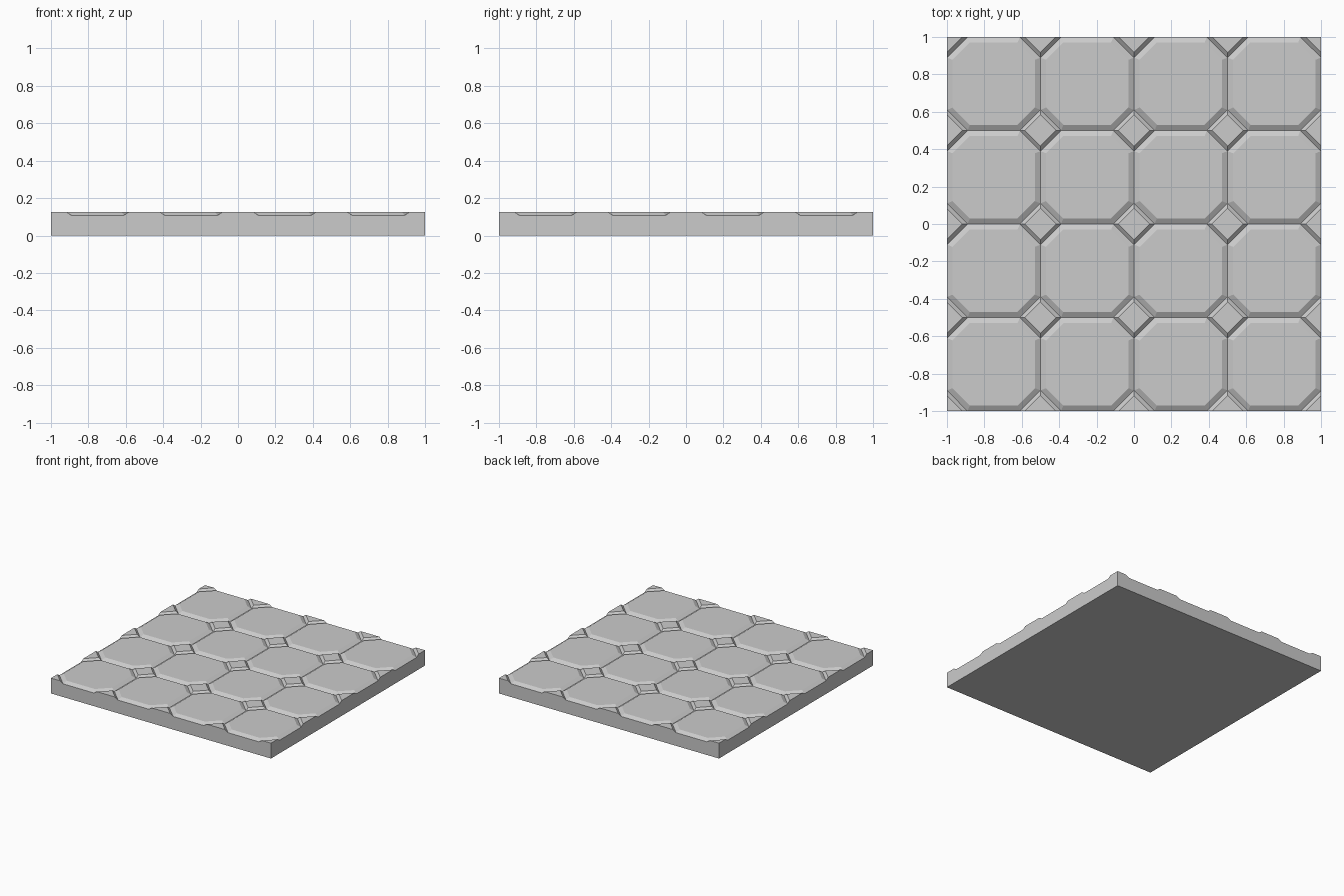
import bpy, bmesh
from mathutils import Vector

if "Cube" in bpy.data.objects:
    bpy.data.objects.remove(bpy.data.objects["Cube"])

CELL, CUT = 0.5, 0.11            # octagon pitch and corner cut
GROOVE, TOP = 0.108, 0.126       # groove floor and tile top heights


def octagon(half, reach):
    # octagon with flat sides at `half` and corners cut where |x|+|y| = reach
    s = reach - half
    return [(half, -s), (half, s), (s, half), (-s, half),
            (-half, s), (-half, -s), (-s, -half), (s, -half)]


def diamond(r):
    return [(r, 0), (0, r), (-r, 0), (0, -r)]


def raised_tile(bm, cx, cy, outer, inner):
    # bevelled rim from groove level up to a flat top
    lo = [bm.verts.new((cx + x, cy + y, GROOVE)) for x, y in outer]
    hi = [bm.verts.new((cx + x, cy + y, TOP)) for x, y in inner]
    n = len(lo)
    for i in range(n):
        j = (i + 1) % n
        bm.faces.new((lo[i], lo[j], hi[j], hi[i]))
    bm.faces.new(hi)


bm = bmesh.new()

# large octagon tiles
big_out = octagon(0.25, 0.5 - CUT)
big_in = octagon(0.22, 0.5 - CUT - 0.03 * 2 ** 0.5)
for i in range(4):
    for j in range(4):
        raised_tile(bm, -0.75 + i * CELL, -0.75 + j * CELL, big_out, big_in)

# small diamonds between them, including the ones on the border
for i in range(5):
    for j in range(5):
        raised_tile(bm, -1 + i * CELL, -1 + j * CELL, diamond(CUT), diamond(0.083))

bmesh.ops.remove_doubles(bm, verts=bm.verts, dist=1e-4)

# trim border diamonds flush with the square outline
for n in ((1, 0, 0), (-1, 0, 0), (0, 1, 0), (0, -1, 0)):
    bmesh.ops.bisect_plane(bm, geom=bm.verts[:] + bm.edges[:] + bm.faces[:],
                           dist=1e-5, plane_co=Vector(n), plane_no=Vector(n),
                           clear_outer=True)

# side walls dropped from the outline, then the flat underside
rim = [e for e in bm.edges if e.is_boundary]
res = bmesh.ops.extrude_edge_only(bm, edges=rim)
for v in res["geom"]:
    if isinstance(v, bmesh.types.BMVert):
        v.co.z = 0
base = [e for e in bm.edges if e.is_boundary and all(v.co.z < 1e-6 for v in e.verts)]
bmesh.ops.contextual_create(bm, geom=base)
bmesh.ops.recalc_face_normals(bm, faces=bm.faces)

mesh = bpy.data.meshes.new("paved_floor_slab")
bm.to_mesh(mesh)
bm.free()
slab = bpy.data.objects.new("paved_floor_slab", mesh)
bpy.context.collection.objects.link(slab)
